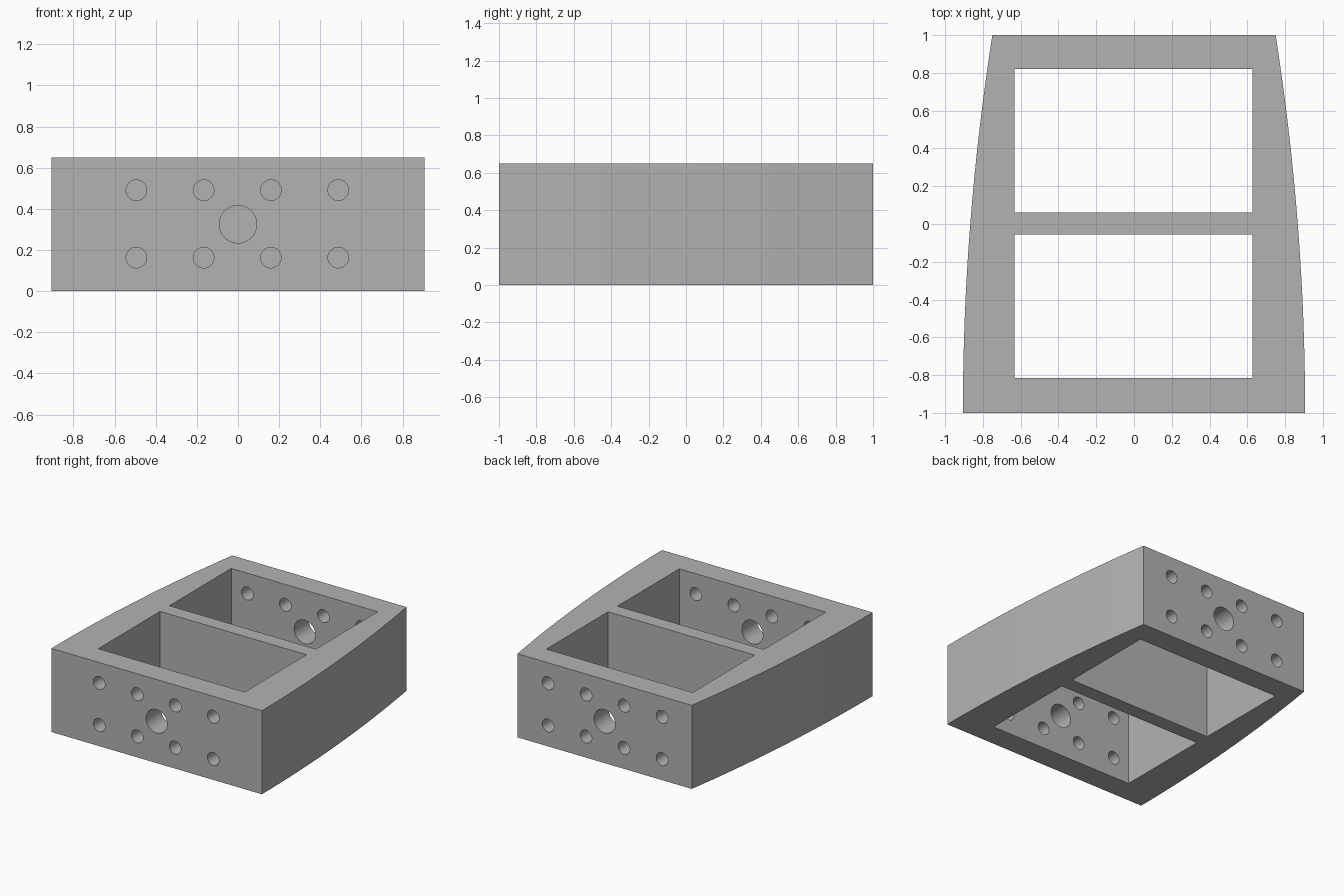
import bpy
import bmesh
import math
from mathutils import Matrix

if "Cube" in bpy.data.objects:
    bpy.data.objects.remove(bpy.data.objects["Cube"], do_unlink=True)

HEIGHT = 0.65
FRONT_HALF, BACK_HALF = 0.906, 0.75
STEPS = 16

grey = bpy.data.materials.new("plain grey")
grey.use_nodes = True
colour = (0.45, 0.45, 0.45, 1)
grey.diffuse_color = colour
grey.node_tree.nodes["Principled BSDF"].inputs["Base Color"].default_value = colour


def make_object(name, bm):
    bmesh.ops.recalc_face_normals(bm, faces=bm.faces)
    mesh = bpy.data.meshes.new(name)
    bm.to_mesh(mesh)
    bm.free()
    mesh.materials.append(grey)
    obj = bpy.data.objects.new(name, mesh)
    bpy.context.collection.objects.link(obj)
    return obj


def add_box(bm, x0, x1, y0, y1, z0, z1):
    place = Matrix.Translation(((x0 + x1) / 2, (y0 + y1) / 2, (z0 + z1) / 2))
    size = Matrix.Diagonal((x1 - x0, y1 - y0, z1 - z0, 1))
    bmesh.ops.create_cube(bm, size=1, matrix=place @ size)


def add_bore(bm, x, y, z, radius):
    place = Matrix.Translation((x, y, z)) @ Matrix.Rotation(math.pi / 2, 4, "X")
    bmesh.ops.create_cone(bm, cap_ends=True, segments=48, radius1=radius,
                          radius2=radius, depth=0.5, matrix=place)


# Block with bowed sides that narrow towards the back
right_side = []
for i in range(STEPS + 1):
    t = i / STEPS
    right_side.append((FRONT_HALF - (FRONT_HALF - BACK_HALF) * t * t, 2 * t - 1))
outline = right_side + [(-x, y) for x, y in reversed(right_side)]
bm = bmesh.new()
base = bm.faces.new([bm.verts.new((x, y, 0)) for x, y in outline])
top = bmesh.ops.extrude_face_region(bm, geom=[base])["geom"]
bmesh.ops.translate(bm, vec=(0, 0, HEIGHT),
                    verts=[v for v in top if isinstance(v, bmesh.types.BMVert)])
block = make_object("block_frame", bm)

# Two open pockets either side of the solid partition
bm = bmesh.new()
for y0, y1 in ((-0.815, -0.055), (0.06, 0.82)):
    add_box(bm, -0.632, 0.628, y0, y1, -0.1, HEIGHT + 0.1)
pockets = make_object("pocket_cutter", bm)

# Bolt holes and centre bore through the front and back walls
bm = bmesh.new()
for y in (-0.9, 0.9):
    add_bore(bm, 0, y, 0.325, 0.091)
    for z in (0.163, 0.491):
        for column in range(4):
            add_bore(bm, -0.494 + 0.327 * column, y, z, 0.05)
bores = make_object("bore_cutter", bm)

for cutter in (pockets, bores):
    cutter.hide_render = True
    cut = block.modifiers.new(cutter.name, "BOOLEAN")
    cut.operation = "DIFFERENCE"
    cut.solver = "EXACT"
    cut.object = cutter

# Apply the cuts, drop the cutters, and smooth the curved walls
bpy.ops.object.select_all(action="DESELECT")
block.select_set(True)
bpy.context.view_layer.objects.active = block
for name in [m.name for m in block.modifiers]:
    bpy.ops.object.modifier_apply(modifier=name)
for cutter in (pockets, bores):
    bpy.data.objects.remove(cutter, do_unlink=True)
bpy.ops.object.shade_smooth_by_angle(angle=math.radians(30))
